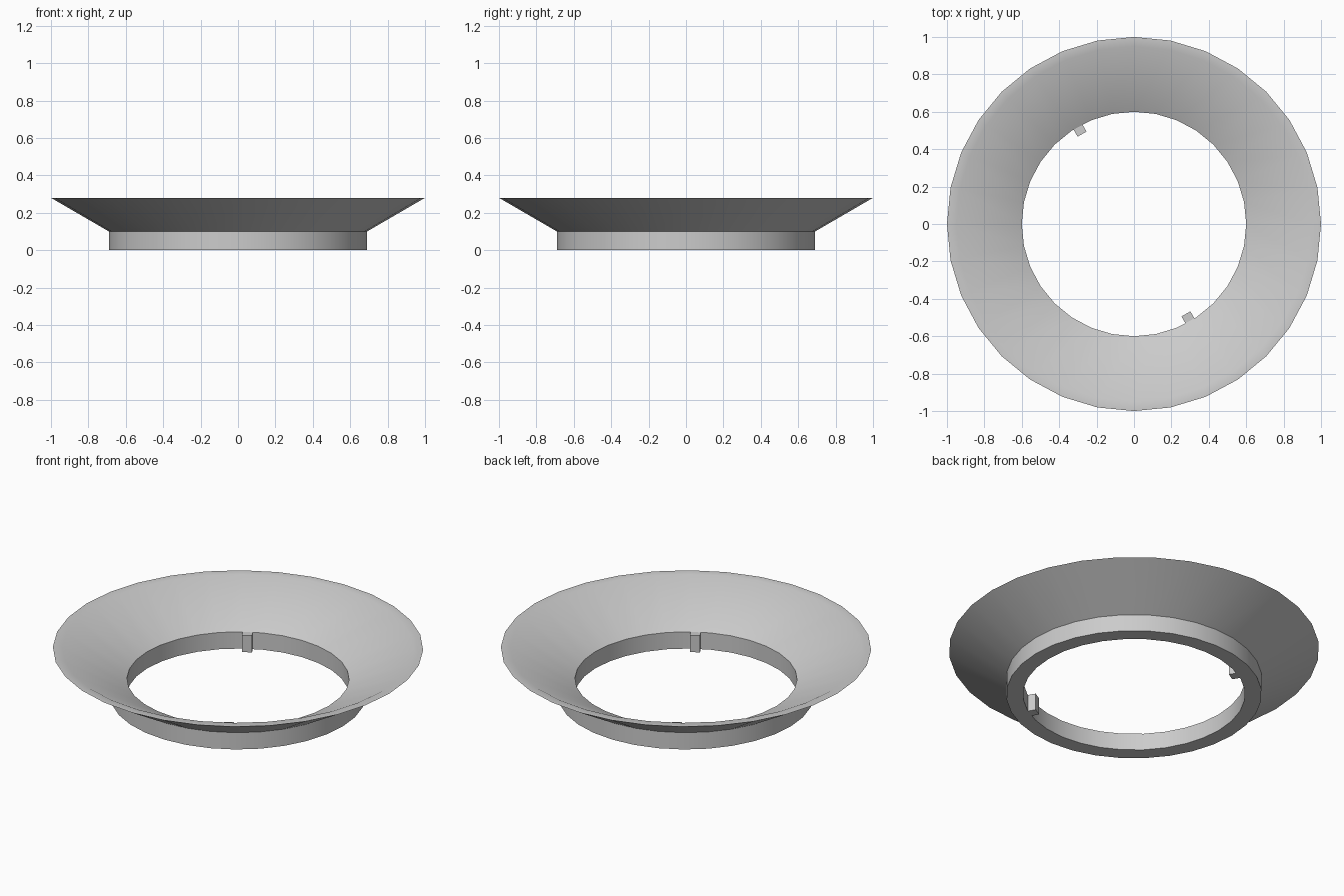
import bpy, bmesh
from math import radians, tau
from mathutils import Matrix, Vector

if "Cube" in bpy.data.objects:
    bpy.data.objects.remove(bpy.data.objects["Cube"])

SIDES = 32
INNER, COLLAR, STEP, TOP = 0.6, 0.69, 0.1, 0.28

# Single plain grey finish
grey = bpy.data.materials.new("light_grey")
grey.use_nodes = True
colour = (0.6, 0.6, 0.6, 1)
grey.diffuse_color = colour
grey.node_tree.nodes["Principled BSDF"].inputs["Base Color"].default_value = colour


def finish(name, bm):
    """Turn a bmesh into a named object with the grey material."""
    bmesh.ops.recalc_face_normals(bm, faces=bm.faces)
    mesh = bpy.data.meshes.new(name)
    bm.to_mesh(mesh)
    bm.free()
    mesh.materials.append(grey)
    obj = bpy.data.objects.new(name, mesh)
    bpy.context.collection.objects.link(obj)
    return obj


# Collar and flared rim: one closed cross-section turned about z
profile = [(INNER, 0), (COLLAR, 0), (COLLAR, STEP), (1, TOP), (0.95, TOP), (INNER, STEP)]
bm = bmesh.new()
verts = [bm.verts.new((r, 0, z)) for r, z in profile]
edges = [bm.edges.new((a, b)) for a, b in zip(verts, verts[1:] + verts[:1])]
bmesh.ops.spin(bm, geom=verts + edges, cent=(0, 0, 0), axis=(0, 0, 1),
               angle=tau, steps=SIDES, use_merge=True)
bmesh.ops.remove_doubles(bm, verts=bm.verts, dist=0.0001)
ring = finish("flared_ring", bm)

bpy.ops.object.select_all(action='DESELECT')
ring.select_set(True)
bpy.context.view_layer.objects.active = ring
bpy.ops.object.shade_smooth_by_angle(angle=radians(30))

# Two small locking tabs on opposite sides of the bore
for name, angle in (("back_tab", 120), ("front_tab", -60)):
    bm = bmesh.new()
    place = (Matrix.Rotation(radians(angle), 4, 'Z')
             @ Matrix.Translation(Vector((0.585, 0, STEP / 2)))
             @ Matrix.Diagonal((0.06, 0.055, STEP, 1)))
    bmesh.ops.create_cube(bm, size=1, matrix=place)
    finish(name, bm)
